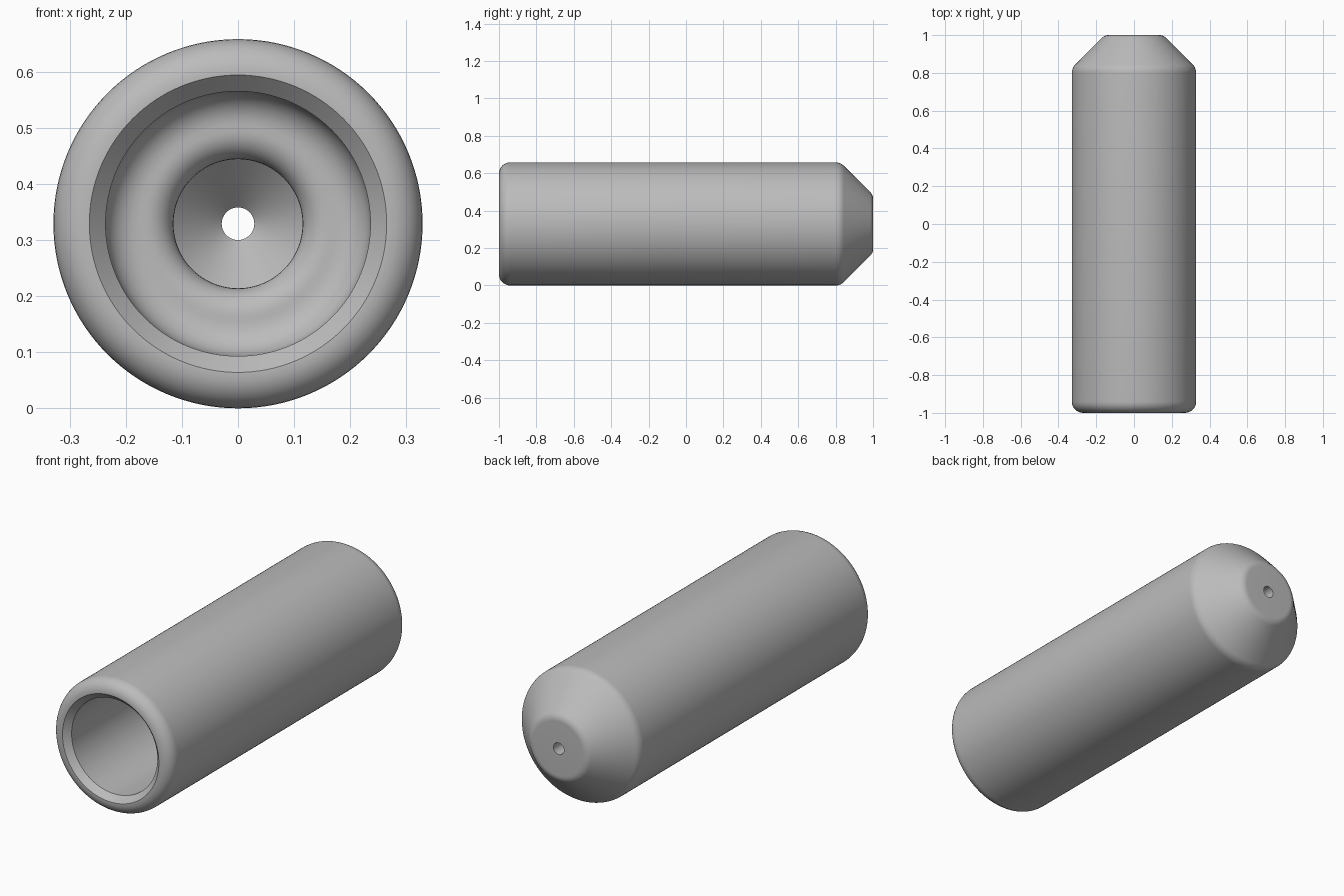
import bpy, bmesh, math
from mathutils import Vector, Matrix

cube = bpy.data.objects.get("Cube")
if cube:
    bpy.data.objects.remove(cube, do_unlink=True)

RADIUS = 0.329
SEGMENTS = 128

grey = bpy.data.materials.new("plain grey")
grey.use_nodes = True
colour = (0.5, 0.5, 0.5, 1)
grey.diffuse_color = colour
grey.node_tree.nodes["Principled BSDF"].inputs["Base Color"].default_value = colour


def rounded(corners, steps=8):
    """Closed profile from (y, radius, fillet) corners, with arcs at the fillets."""
    points = []
    for i, (y, r, fillet) in enumerate(corners):
        corner = Vector((y, r))
        if not fillet:
            points.append(corner)
            continue
        before = (Vector(corners[i - 1][:2]) - corner).normalized()
        after = (Vector(corners[(i + 1) % len(corners)][:2]) - corner).normalized()
        half = before.angle(after) / 2
        centre = corner + (before + after).normalized() * fillet / math.sin(half)
        start = corner + before * fillet / math.tan(half) - centre
        end = corner + after * fillet / math.tan(half) - centre
        sweep = start.angle_signed(end)
        for s in range(steps + 1):
            # angle_signed is clockwise positive
            points.append(centre + Matrix.Rotation(-sweep * s / steps, 2) @ start)
    return points


def lathe(name, profile, material):
    """Spin a closed (y, radius) profile about the y axis."""
    bm = bmesh.new()
    verts = [bm.verts.new((p.y, p.x, 0)) for p in profile]
    edges = [bm.edges.new((a, b)) for a, b in zip(verts, verts[1:] + verts[:1])]
    bmesh.ops.spin(bm, geom=verts + edges, cent=(0, 0, 0), axis=(0, 1, 0),
                   angle=2 * math.pi, steps=SEGMENTS)
    bmesh.ops.remove_doubles(bm, verts=bm.verts, dist=0.0001)
    bmesh.ops.recalc_face_normals(bm, faces=bm.faces)
    mesh = bpy.data.meshes.new(name)
    bm.to_mesh(mesh)
    bm.free()
    mesh.materials.append(material)
    obj = bpy.data.objects.new(name, mesh)
    obj.location.z = RADIUS
    bpy.context.collection.objects.link(obj)
    bpy.ops.object.select_all(action='DESELECT')
    obj.select_set(True)
    bpy.context.view_layer.objects.active = obj
    bpy.ops.object.shade_smooth_by_angle(angle=math.radians(30))
    return obj


# Hollow sleeve: outside from mouth to tapered tip, then back through the bore
sleeve = [
    (-1.0, 0.265, 0),         # inner edge of the rim
    (-1.0, RADIUS, 0.06),     # rounded rim
    (0.826, RADIUS, 0.06),    # shoulder
    (1.0, 0.155, 0.05),       # tip edge
    (1.0, 0.029, 0),          # tip hole
    (0.886, 0.029, 0),        # inner end of the hole
    (0.80, 0.115, 0),         # wide end of the inner cone
    (0.72, 0.115, 0.05),      # rolled edge of the bore floor
    (0.72, 0.236, 0.06),      # bore floor corner
    (-0.97, 0.236, 0),        # chamfer at the mouth
]
lathe("hollow_sleeve", rounded(sleeve), grey)
